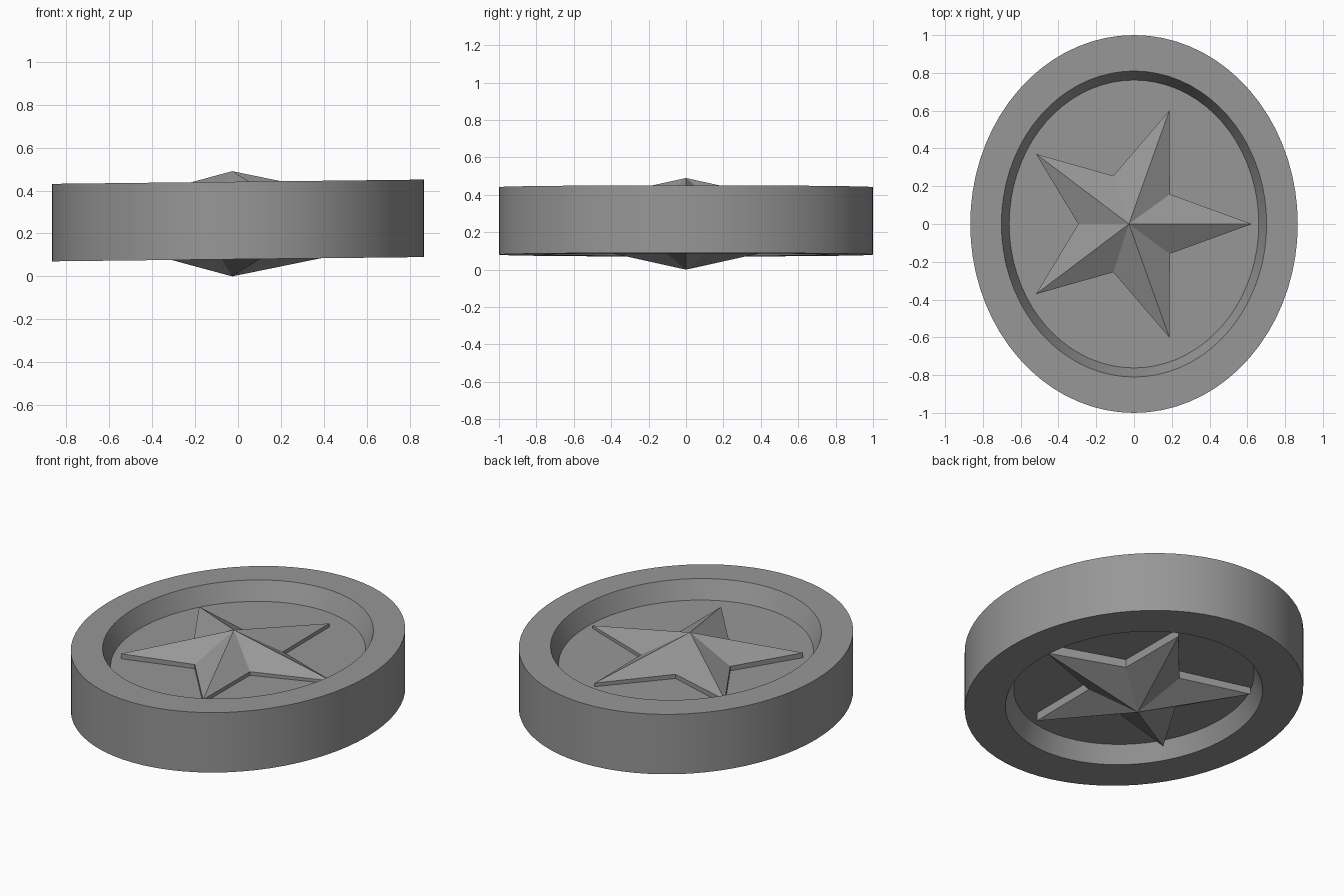
import bpy, bmesh, math
from mathutils import Matrix

cube = bpy.data.objects.get("Cube")
if cube:
    bpy.data.objects.remove(cube, do_unlink=True)

# One plain grey for the whole medallion
GREY = (0.31, 0.31, 0.31, 1)
grey = bpy.data.materials.new("plain grey")
grey.use_nodes = True
grey.diffuse_color = GREY
grey.node_tree.nodes["Principled BSDF"].inputs["Base Color"].default_value = GREY


def finish(name, bm, smooth):
    bmesh.ops.recalc_face_normals(bm, faces=bm.faces)
    mesh = bpy.data.meshes.new(name)
    bm.to_mesh(mesh)
    bm.free()
    mesh.materials.append(grey)
    obj = bpy.data.objects.new(name, mesh)
    bpy.context.collection.objects.link(obj)
    bpy.ops.object.select_all(action='DESELECT')
    obj.select_set(True)
    bpy.context.view_layer.objects.active = obj
    if smooth:
        bpy.ops.object.shade_smooth_by_angle(angle=math.radians(30))
    return obj


def ring_of_points(bm, points):
    return [bm.verts.new(p) for p in points]


def bridge(bm, a, b):
    n = len(a)
    for i in range(n):
        j = (i + 1) % n
        bm.faces.new((a[i], a[j], b[j], b[i]))


# Oval body: rim, side wall and a tapered recess on both faces
SIDES = 72
profile = [(0.71, 0.18), (0.76, 0.08), (1, 0.08), (1, 0.441), (0.81, 0.441), (0.762, 0.333)]
bm = bmesh.new()
loops = []
for r, z in profile:
    angles = [2 * math.pi * i / SIDES for i in range(SIDES)]
    loops.append(ring_of_points(bm, [(0.867 * r * math.cos(a), r * math.sin(a), z) for a in angles]))
for low, high in zip(loops, loops[1:]):
    bridge(bm, low, high)
bm.faces.new(loops[0])
bm.faces.new(loops[-1])
# The body leans very slightly up towards +x
shear = Matrix.Identity(4)
shear[2][0] = 0.0115
bmesh.ops.transform(bm, matrix=shear, verts=bm.verts)
finish("medallion_body", bm, True)

# Five-pointed star: a thin prism with a pyramid on each face
outline = []
for i in range(10):
    a = math.pi * i / 5
    r, cx = (0.268, -0.027) if i % 2 else (0.632, -0.008)
    outline.append((cx + r * math.cos(a), r * math.sin(a)))
bm = bmesh.new()
edges = []
for z, apex_z in ((0.133, 0), (0.357, 0.49)):
    loop = ring_of_points(bm, [(x, y, z) for x, y in outline])
    apex = bm.verts.new((-0.027, 0, apex_z))
    for i in range(10):
        bm.faces.new((loop[i], loop[(i + 1) % 10], apex))
    edges.append(loop)
bridge(bm, *edges)
finish("star", bm, False)
